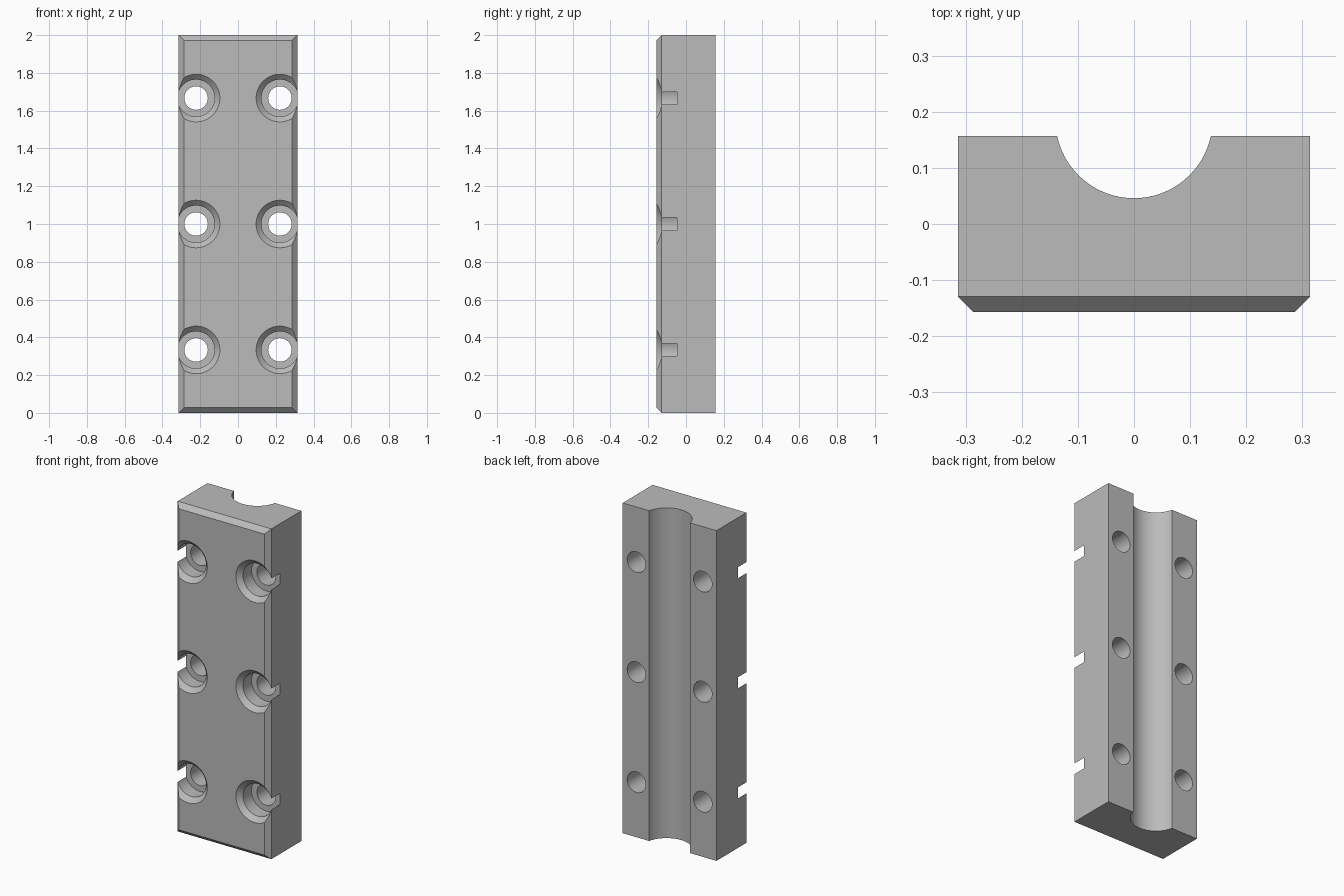
import bpy, bmesh, math

default = bpy.data.objects.get("Cube")
if default:
    bpy.data.objects.remove(default, do_unlink=True)

W, D, H = 0.314, 0.157, 2.0          # half width, half depth, height
CHAMFER = 0.028
GROOVE_R, GROOVE_Y = 0.14, 0.186     # round channel along the back
HOLE_X, HOLE_Z = 0.222, (1 / 3, 1.0, 5 / 3)
HOLE_R, BORE_R, BORE_Y = 0.062, 0.098, -0.048

grey = bpy.data.materials.new("plain grey")
grey.use_nodes = True
colour = (0.5, 0.5, 0.5, 1)
grey.diffuse_color = colour
grey.node_tree.nodes["Principled BSDF"].inputs["Base Color"].default_value = colour


def make_object(name, bm):
    bmesh.ops.recalc_face_normals(bm, faces=bm.faces)
    mesh = bpy.data.meshes.new(name)
    bm.to_mesh(mesh)
    bm.free()
    mesh.materials.append(grey)
    obj = bpy.data.objects.new(name, mesh)
    bpy.context.collection.objects.link(obj)
    return obj


def make_block():
    # Cross-section with the round channel, extruded upward
    half = math.acos((GROOVE_Y - D) / GROOVE_R)
    steps = 40
    outline = [(-W, D), (-W, -D), (W, -D), (W, D)]
    for i in range(steps + 1):
        a = half - 2 * half * i / steps
        outline.append((GROOVE_R * math.sin(a), GROOVE_Y - GROOVE_R * math.cos(a)))
    bm = bmesh.new()
    base = bm.faces.new([bm.verts.new((x, y, 0)) for x, y in outline])
    top = bmesh.ops.extrude_face_region(bm, geom=[base])["geom"]
    verts = [v for v in top if isinstance(v, bmesh.types.BMVert)]
    bmesh.ops.translate(bm, verts=verts, vec=(0, 0, H))
    # Chamfer round the front face
    rim = [e for e in bm.edges if all(v.co.y < -D + 0.001 for v in e.verts)]
    bmesh.ops.bevel(bm, geom=rim, offset=CHAMFER, offset_type='OFFSET',
                    segments=1, affect='EDGES')
    return make_object("mounting_block", bm)


def make_hole_cutters():
    # Stepped, countersunk screw holes as (radius, y) rings
    flare = 0.02
    rings = [(BORE_R + CHAMFER + flare, -D - flare), (BORE_R, -D + CHAMFER),
             (BORE_R, BORE_Y), (HOLE_R, BORE_Y), (HOLE_R, D + 0.05)]
    sides = 64
    bm = bmesh.new()
    for cx in (-HOLE_X, HOLE_X):
        for cz in HOLE_Z:
            loops = []
            for r, y in rings:
                angles = [math.tau * i / sides for i in range(sides)]
                loops.append([bm.verts.new((cx + r * math.cos(a), y, cz + r * math.sin(a)))
                              for a in angles])
            for a, b in zip(loops, loops[1:]):
                for i in range(sides):
                    j = (i + 1) % sides
                    bm.faces.new((a[i], a[j], b[j], b[i]))
            bm.faces.new(loops[0])
            bm.faces.new(loops[-1])
    return make_object("screw_hole_cutters", bm)


block = make_block()
cutters = make_hole_cutters()
cutters.hide_render = True

# Cut the holes, then drop the cutters
cut = block.modifiers.new("screw holes", 'BOOLEAN')
cut.operation = 'DIFFERENCE'
cut.solver = 'EXACT'
cut.object = cutters
for obj in bpy.context.selected_objects:
    obj.select_set(False)
block.select_set(True)
bpy.context.view_layer.objects.active = block
bpy.ops.object.modifier_apply(modifier=cut.name)
bpy.data.objects.remove(cutters, do_unlink=True)
bpy.ops.object.shade_smooth_by_angle(angle=math.radians(25))
